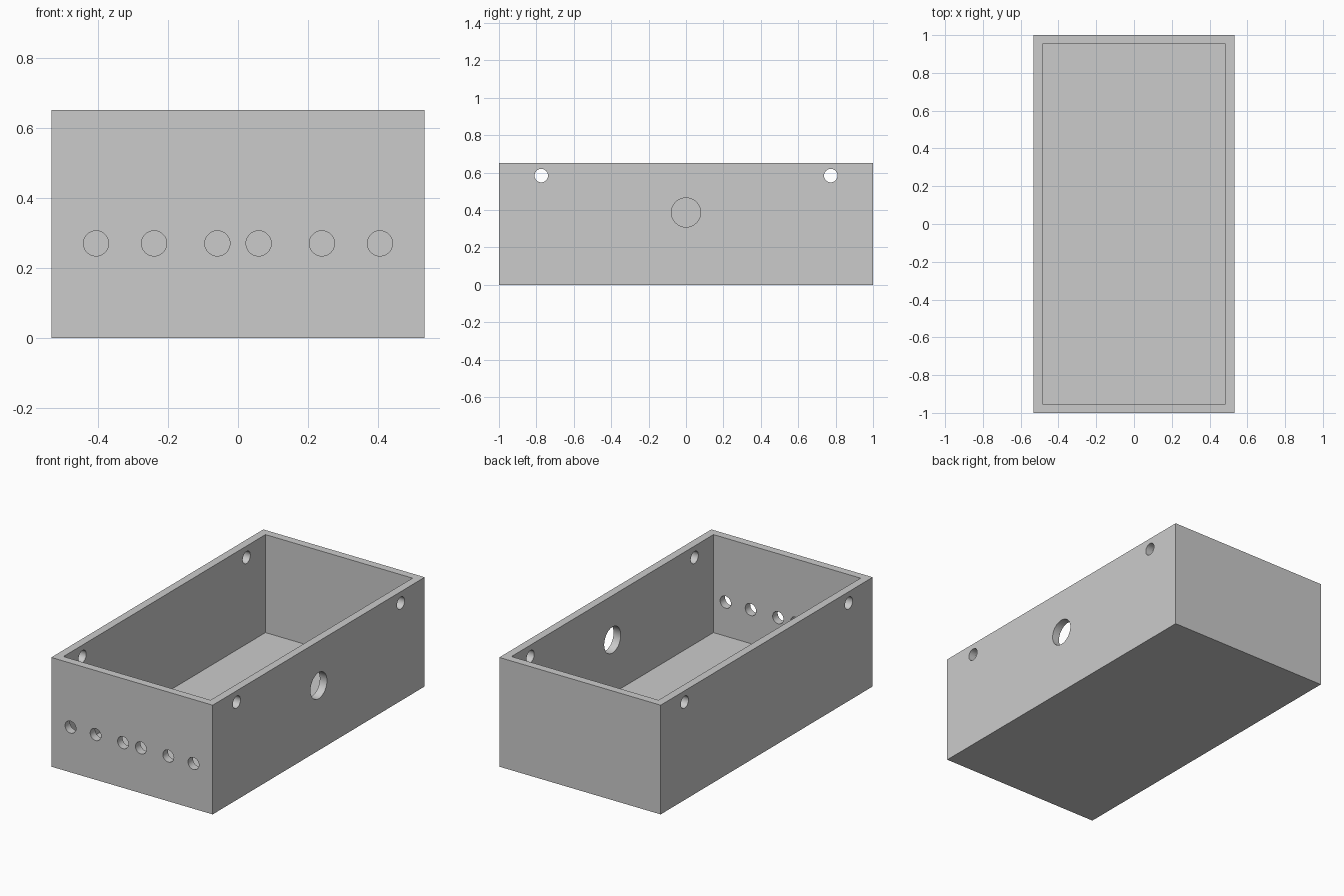
import bpy
import bmesh
from mathutils import Matrix, Vector

old = bpy.data.objects.get("Cube")
if old:
    bpy.data.objects.remove(old, do_unlink=True)

WIDTH, LENGTH, HEIGHT, WALL = 1.066, 2.0, 0.652, 0.067

grey = bpy.data.materials.new("plain grey")
grey.use_nodes = True
grey.diffuse_color = (0.6, 0.6, 0.6, 1)
grey.node_tree.nodes["Principled BSDF"].inputs["Base Color"].default_value = grey.diffuse_color


def make_object(name, bm):
    mesh = bpy.data.meshes.new(name)
    bm.to_mesh(mesh)
    bm.free()
    mesh.materials.append(grey)
    obj = bpy.data.objects.new(name, mesh)
    bpy.context.collection.objects.link(obj)
    return obj


def drill(bm, axis, centre, radius, depth):
    """Add a cylinder along the axis to the drill mesh."""
    turn = Vector((0, 0, 1)).rotation_difference(Vector(axis)).to_matrix().to_4x4()
    bmesh.ops.create_cone(bm, cap_ends=True, segments=48, radius1=radius, radius2=radius,
                          depth=depth, matrix=Matrix.Translation(centre) @ turn)


# Open tray: a block with its top inset and pushed down to the floor
bm = bmesh.new()
bmesh.ops.create_cube(bm, size=1, matrix=Matrix.Translation((0, 0, HEIGHT / 2))
                      @ Matrix.Diagonal((WIDTH, LENGTH, HEIGHT, 1)))
top = max(bm.faces, key=lambda f: f.calc_center_median().z)
bmesh.ops.inset_region(bm, faces=[top], thickness=WALL)
inner = bmesh.ops.extrude_discrete_faces(bm, faces=[top])["faces"][0]
bmesh.ops.translate(bm, verts=inner.verts, vec=(0, 0, WALL - HEIGHT))
bmesh.ops.recalc_face_normals(bm, faces=bm.faces)
box = make_object("open_box", bm)

# Drills for the holes
bm = bmesh.new()
for side in (-1, 1):
    for x in (0.059, 0.24, 0.406):
        drill(bm, (0, 1, 0), (side * x, -LENGTH / 2, 0.27), 0.036, WALL * 4)
    for y in (-0.774, 0.774):
        drill(bm, (1, 0, 0), (side * WIDTH / 2, y, 0.584), 0.036, WALL * 4)
drill(bm, (1, 0, 0), (WIDTH / 2, 0, 0.387), 0.078, WALL * 4)
drills = make_object("hole_drills", bm)
drills.hide_render = True
drills.hide_set(True)

cut = box.modifiers.new("holes", "BOOLEAN")
cut.operation = "DIFFERENCE"
cut.solver = "EXACT"
cut.object = drills

# Bake the holes, then smooth their round walls
bpy.context.view_layer.objects.active = box
box.select_set(True)
bpy.ops.object.modifier_apply(modifier=cut.name)
bpy.data.objects.remove(drills, do_unlink=True)
bpy.ops.object.shade_smooth_by_angle(angle=0.5)
